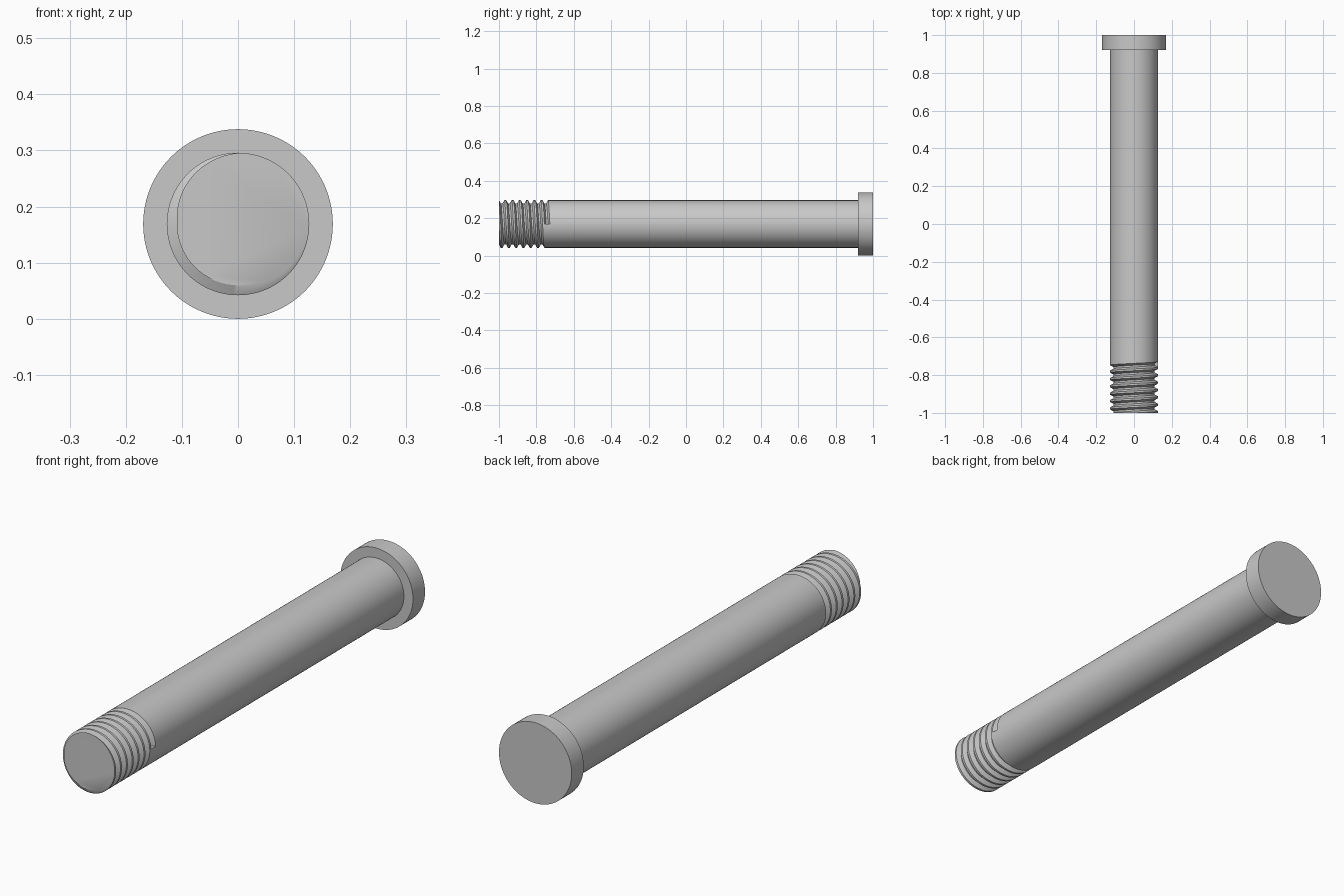
import bpy, bmesh, math

if "Cube" in bpy.data.objects:
    bpy.data.objects.remove(bpy.data.objects["Cube"])

CZ = 0.169                      # height of the bolt axis
HEAD_R, SHANK_R, ROOT_R = 0.169, 0.127, 0.109
TIP_Y, HEAD_Y, END_Y = -1.0, 0.92, 1.0
THREAD_Y, PITCH = -0.728, 0.0389
SEGS, TURNS = 96, 8

steel = bpy.data.materials.new("steel_grey")
steel.diffuse_color = (0.58, 0.58, 0.58, 1)
steel.use_nodes = True
steel.node_tree.nodes["Principled BSDF"].inputs["Base Color"].default_value = steel.diffuse_color


def finish(name, bm):
    bmesh.ops.recalc_face_normals(bm, faces=bm.faces)
    mesh = bpy.data.meshes.new(name)
    bm.to_mesh(mesh)
    bm.free()
    mesh.materials.append(steel)
    obj = bpy.data.objects.new(name, mesh)
    bpy.context.collection.objects.link(obj)
    bpy.ops.object.select_all(action='DESELECT')
    obj.select_set(True)
    bpy.context.view_layer.objects.active = obj
    bpy.ops.object.shade_smooth_by_angle(angle=math.radians(30))


def ring_point(bm, r, a, y):
    return bm.verts.new((r * math.cos(a), y, CZ + r * math.sin(a)))


def thread_radius(d):
    """Trapezoid groove: ramp down, flat root, ramp up, flat crest."""
    p = d % 1.0
    depth = max(0.0, min(1.0, p * 4, (0.75 - p) * 4))
    return SHANK_R - (SHANK_R - ROOT_R) * depth


# Shank with a helical thread: one column of points per angle
bm = bmesh.new()
columns = []
for j in range(SEGS + 1):
    a = 2 * math.pi * j / SEGS
    start = THREAD_Y - PITCH * j / SEGS
    col = [ring_point(bm, SHANK_R, a, HEAD_Y + 0.01)]
    for k in range(TURNS * 4 + 1):
        d = min(k / 4, (start - TIP_Y) / PITCH)
        col.append(ring_point(bm, thread_radius(round(d, 6)), a, start - d * PITCH))
    columns.append(col)
for c0, c1 in zip(columns, columns[1:]):
    for k in range(len(c0) - 1):
        bm.faces.new((c0[k], c0[k + 1], c1[k + 1], c1[k]))
# Wall where the groove runs out, and the flat tip
bm.faces.new(columns[0][1:6])
bm.faces.new([c[-1] for c in columns[:-1]])
bmesh.ops.remove_doubles(bm, verts=bm.verts, dist=1e-5)
bmesh.ops.dissolve_degenerate(bm, edges=bm.edges, dist=1e-5)
finish("threaded_shank", bm)

# Flat round head
bm = bmesh.new()
rings = [[ring_point(bm, HEAD_R, 2 * math.pi * j / SEGS, y) for j in range(SEGS)]
         for y in (HEAD_Y, END_Y)]
for j in range(SEGS):
    n = (j + 1) % SEGS
    bm.faces.new((rings[0][j], rings[0][n], rings[1][n], rings[1][j]))
for ring in rings:
    bm.faces.new(ring)
finish("head", bm)
